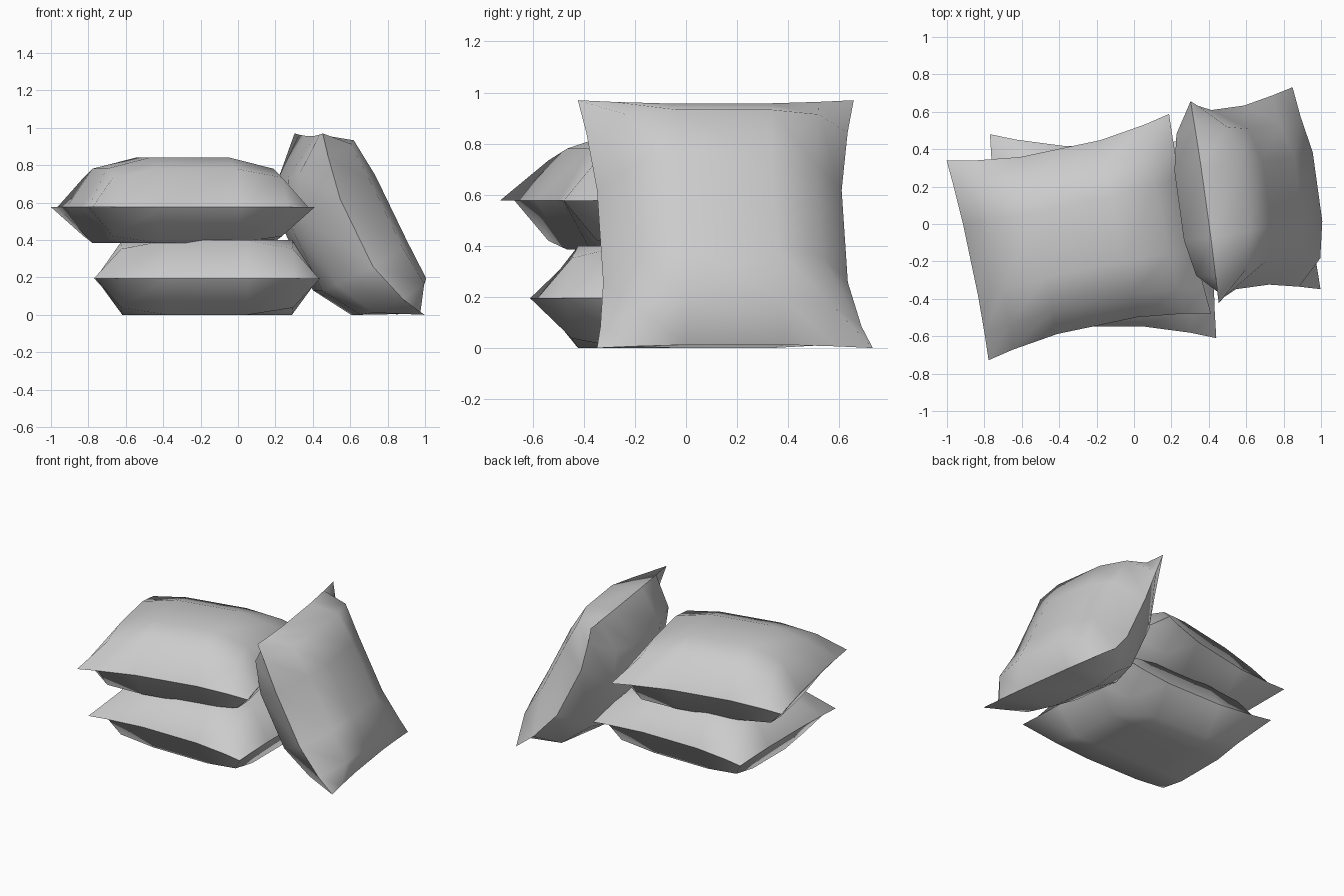
import bpy
import bmesh
from mathutils import Vector

default = bpy.data.objects.get("Cube")
if default:
    bpy.data.objects.remove(default)

fabric = bpy.data.materials.new("light_grey_fabric")
fabric.use_nodes = True
grey = (0.6, 0.6, 0.6, 1)
fabric.diffuse_color = grey
fabric.node_tree.nodes["Principled BSDF"].inputs["Base Color"].default_value = grey

# Cushion cross-section: grid stations in each direction and their puffiness
U_STEPS = [-1, -0.77, -0.36, 0.36, 0.77, 1]
V_STEPS = [-1, -0.74, -0.36, 0.36, 0.74, 1]
PUFF = [0, 0.77, 1, 1, 0.77, 0]
N = len(PUFF)
THICKNESS = 0.265


def cushion(name, centre, u_axis, v_axis, length, width,
            top_limit=1.0, bottom_limit=1.0, sag=0.0):
    """Two puffed sheets joined at a sharp pinched seam, resting on the floor."""
    centre = Vector(centre)
    u_dir, v_dir = Vector(u_axis).normalized(), Vector(v_axis).normalized()
    normal = u_dir.cross(v_dir)
    bm = bmesh.new()

    def point(i, j, side):
        s, t = U_STEPS[i], V_STEPS[j]
        u = s * length / 2 * (1 - 0.03 * (1 - t * t))
        v = t * width / 2 * (1 - 0.13 * (1 - s * s))
        limit = top_limit if side > 0 else bottom_limit
        w = side * min(THICKNESS * PUFF[i] * PUFF[j], limit)
        w -= sag * (1 - s * s) * (1 - 0.35 * s)
        p = centre + u_dir * u + v_dir * v + normal * w
        p.z = max(p.z, 0)
        return bm.verts.new(p)

    grids = {}
    for side in (1, -1):
        for i in range(N):
            for j in range(N):
                on_seam = i in (0, N - 1) or j in (0, N - 1)
                if side < 0 and on_seam:
                    grids[side, i, j] = grids[1, i, j]
                else:
                    grids[side, i, j] = point(i, j, side)
    for side in (1, -1):
        for i in range(N - 1):
            for j in range(N - 1):
                ring = [(i, j), (i + 1, j), (i + 1, j + 1), (i, j + 1)]
                face = bm.faces.new([grids[side, a, b] for a, b in ring[::side]])
                face.smooth = True

    # Keep the seam crisp
    seam = {grids[1, i, j] for i in range(N) for j in range(N)
            if i in (0, N - 1) or j in (0, N - 1)}
    for edge in bm.edges:
        tops = [f for f in edge.link_faces if f.index < 0]
        if edge.verts[0] in seam and edge.verts[1] in seam:
            edge.smooth = False

    mesh = bpy.data.meshes.new(name)
    bm.to_mesh(mesh)
    bm.free()
    mesh.materials.append(fabric)
    bpy.context.collection.objects.link(bpy.data.objects.new(name, mesh))


# Two stacked cushions and one leaning against them
cushion("lower_cushion", (-0.165, -0.065, 0.195), (1, 0, 0), (0, 1, 0),
        1.21, 1.09, top_limit=0.21, bottom_limit=0.195)
cushion("upper_cushion", (-0.295, -0.07, 0.577), (1.19, 0.25, 0), (-0.25, 1.19, 0),
        1.215, 1.09, bottom_limit=0.192)
cushion("leaning_cushion", (0.65, 0.154, 0.485), (-0.545, -0.075, 0.97), (0.15, -1.08, 0),
        1.115, 1.09, sag=0.11)
